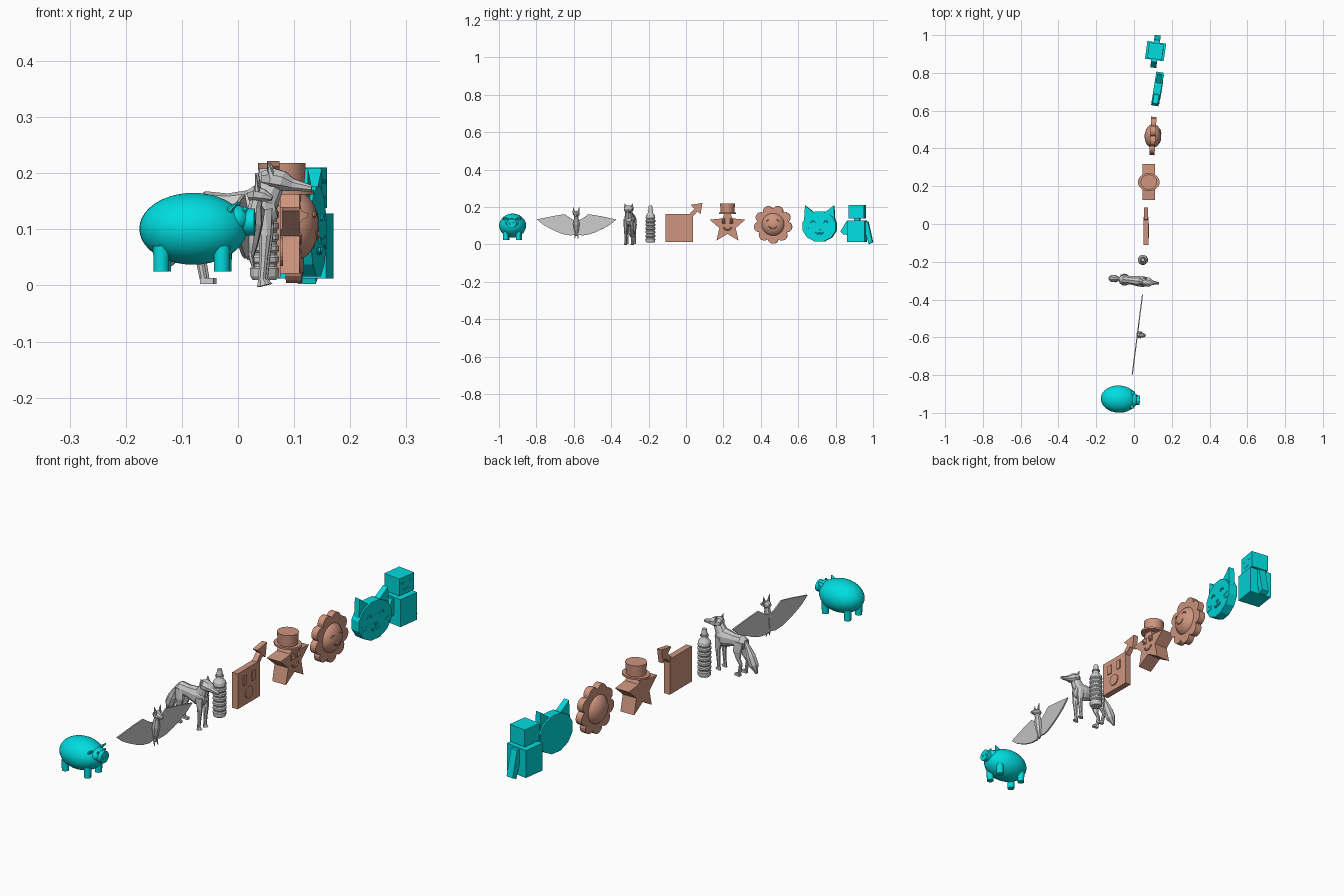
import bpy, bmesh
from math import sin, cos, pi, radians, tau
from mathutils import Vector, Matrix

def material(name, color):
    m = bpy.data.materials.new(name)
    m.diffuse_color = color
    return m

TEAL = material("teal", (0.0, 0.72, 0.74, 1))
CLAY = material("clay", (0.62, 0.30, 0.21, 1))
frame, mat = Matrix(), None          # current figure placement and colour
SIDES = (("right", -1), ("left", 1))

def figure(x, y, turn, material):
    global frame, mat
    frame = Matrix.Translation((x, y, 0)) @ Matrix.Rotation(radians(turn), 4, 'Z')
    mat = material

def finish(bm, name, smooth=False):
    bmesh.ops.recalc_face_normals(bm, faces=bm.faces)
    me = bpy.data.meshes.new(name)
    bm.to_mesh(me)
    bm.free()
    if smooth:
        me.shade_smooth()
        me.set_sharp_from_angle(angle=radians(35))
    if mat:
        me.materials.append(mat)
    ob = bpy.data.objects.new(name, me)
    ob.matrix_world = frame
    bpy.context.collection.objects.link(ob)
    return ob

def box(name, c, size):
    bm = bmesh.new()
    bmesh.ops.create_cube(bm, size=1, matrix=Matrix.Translation(c) @ Matrix.Diagonal((*size, 1)))
    return finish(bm, name)

def ball(name, c, r, seg=32, rings=20):
    bm = bmesh.new()
    bmesh.ops.create_uvsphere(bm, u_segments=seg, v_segments=rings, radius=1,
                              matrix=Matrix.Translation(c) @ Matrix.Diagonal((*r, 1)))
    return finish(bm, name, True)

def prism(name, pts, x0, x1):
    """Outline in the y-z plane, extruded along x."""
    bm = bmesh.new()
    f = bm.faces.new([bm.verts.new((x0, y, z)) for y, z in pts])
    out = bmesh.ops.extrude_face_region(bm, geom=[f])["geom"]
    bmesh.ops.translate(bm, vec=(x1 - x0, 0, 0), verts=[v for v in out if isinstance(v, bmesh.types.BMVert)])
    return finish(bm, name)

def tube(name, rings, n=8, ref=(0, 1, 0), smooth=False):
    """Loft through (x, y, z, radius along ref, other radius)."""
    bm, loops = bmesh.new(), []
    P = [Vector(r[:3]) for r in rings]
    for i, r in enumerate(rings):
        t = (P[min(i + 1, len(P) - 1)] - P[max(i - 1, 0)]).normalized()
        a = Vector(ref)
        a = (a - t * a.dot(t)).normalized()
        b = t.cross(a)
        loops.append([bm.verts.new(P[i] + a * cos(tau * (k + .5) / n) * r[3] + b * sin(tau * (k + .5) / n) * r[4])
                      for k in range(n)])
    for A, B in zip(loops, loops[1:]):
        for k in range(n):
            bm.faces.new((A[k], A[k - 1], B[k - 1], B[k]))
    bm.faces.new(loops[0])
    bm.faces.new(loops[-1])
    return finish(bm, name, smooth)

def arc(name, x, y, z, r, a0, a1, t=.003):
    """Thin drawn line on a face (eyes, mouths)."""
    tube(name, [(x, y + r * cos(a0 + (a1 - a0) * i / 6), z + r * sin(a0 + (a1 - a0) * i / 6), t, t)
                for i in range(7)], 6, (1, 0, 0))

def ring(y, z, ry, rz, n, start=0.0):
    return [(y + ry * cos(start + tau * i / n), z + rz * sin(start + tau * i / n)) for i in range(n)]

# Pig
figure(-.08, -.927, -3, TEAL)
ball("pig_body", (0, 0, .101), (.096, .072, .064))
ball("pig_head", (.078, 0, .117), (.024, .036, .026))
tube("pig_snout", [(.085, 0, .113, .026, .024), (.11, 0, .113, .026, .024)], 20, smooth=True)
for side, s in SIDES:
    ball("pig_nostril_" + side, (.11, s * .009, .113), (.002, .004, .006), 10, 6)
    ball("pig_eye_" + side, (.094, s * .022, .135), (.004, .005, .005), 10, 6)
    tube("pig_ear_" + side, [(.068, s * .036, .135, .014, .006), (.082, s * .042, .148, .003, .002)], 8)
    for end, x in (("front", .053), ("back", -.055)):
        tube(f"pig_leg_{end}_{side}", [(x, s * .034, .07, .015, .015), (x, s * .034, .025, .014, .014)], 12, smooth=True)

# Bat
figure(.018, -.585, -7.3, None)
for side, s in SIDES:
    wing = [(0, .125), (.025, .135), (.065, .162), (.12, .153), (.17, .143), (.214, .134),
            (.18, .106), (.145, .086), (.105, .067), (.065, .053), (.03, .048), (0, .055)]
    prism("bat_wing_" + side, [(s * y, z) for y, z in wing], -.003, .003)
    tube("bat_ear_" + side, [(.018, s * .011, .168, .009, .005), (.016, s * .017, .2, .001, .001)], 6)
    tube("bat_foot_" + side, [(.004, s * .007, .06, .005, .005), (.01, s * .009, .032, .002, .002)], 6)
tube("bat_body", [(.003, 0, .045, .005, .005), (.006, 0, .075, .013, .012), (.01, 0, .11, .018, .016),
                  (.012, 0, .14, .013, .012), (.015, 0, .152, .012, .012)], 8)
tube("bat_head", [(.0, 0, .16, .01, .01), (.012, 0, .163, .018, .016), (.028, 0, .16, .014, .012),
                  (.043, 0, .155, .006, .005)], 8)

# Fox
figure(0, -.3, -6, None)
tube("fox_body", [(-.078, 0, .14, .014, .014), (-.06, 0, .138, .026, .03), (-.02, 0, .138, .023, .026),
                  (.025, 0, .133, .029, .038), (.052, 0, .137, .026, .034), (.068, 0, .14, .014, .018)], 10)
tube("fox_neck", [(.03, 0, .13, .026, .034), (.05, 0, .158, .022, .026), (.066, 0, .188, .018, .02)], 10)
tube("fox_head", [(.043, 0, .19, .014, .014), (.06, 0, .19, .027, .021), (.08, 0, .186, .026, .019),
                  (.098, 0, .179, .013, .012), (.132, 0, .173, .006, .006)], 8)
tube("fox_tail", [(-.072, 0, .145, .008, .008), (-.088, 0, .122, .013, .012), (-.102, 0, .092, .02, .02),
                  (-.116, 0, .06, .02, .021), (-.132, 0, .028, .004, .004)], 8)
for side, s in SIDES:
    tube("fox_ear_" + side, [(.062, s * .016, .196, .011, .007), (.056, s * .021, .219, .001, .001)], 6)
    tube("fox_front_leg_" + side, [(.045, s * .017, .135, .012, .02), (.05, s * .018, .09, .01, .012),
         (.048, s * .018, .05, .007, .008), (.045, s * .018, .012, .007, .007), (.048, s * .018, 0, .009, .013)], 8)
    tube("fox_back_leg_" + side, [(-.055, s * .016, .145, .012, .022), (-.05, s * .02, .105, .012, .02),
         (-.055, s * .02, .075, .008, .011), (-.068, s * .02, .055, .006, .008), (-.06, s * .02, .012, .006, .007)], 8)
    box("fox_back_foot_" + side, (-.053, s * .02, .008), (.024, .013, .01))

# Ribbed bottle
figure(.047, -.19, 0, None)
profile = [(.01, .022), (.016, .026)]
for i in range(6):
    z = .03 + i * .02
    profile += [(z, .027), (z + .004, .023), (z + .008, .023), (z + .012, .027)]
profile += [(.155, .025), (.17, .014), (.178, .012), (.178, .017), (.182, .017), (.182, .012), (.19, .012), (.208, .009)]
tube("bottle", [(0, 0, z, r, r) for z, r in profile], 12)

# Square slab with arrow
figure(.064, 0, 0, CLAY)
prism("slab", [(-.11, .014), (.037, .014), (.037, .164), (-.11, .164)], -.014, .012)
prism("arrow_shaft", [(.02, .164), (.037, .15), (.07, .186), (.054, .2)], -.012, .01)
prism("arrow_head", [(.088, .222), (.024, .212), (.078, .162)], -.012, .01)
for side, y in (("right", -.065), ("left", -.008)):
    box("slab_eye_" + side, (.013, y, .12), (.005, .02, .04))
prism("slab_mouth", ring(-.037, .06, .025, .025, 20), .01, .016)

# Star with hat
figure(.078, .222, 0, CLAY)
star = [((.1 if i % 2 == 0 else .046) * cos(pi / 2 + i * pi / 5),
         .102 + (.1 if i % 2 == 0 else .046) * sin(pi / 2 + i * pi / 5)) for i in range(10)]
prism("star_body", star, -.032, .032)
tube("hat_brim", [(0, 0, .162, .047, .058), (0, 0, .17, .047, .058)], 24, smooth=True)
tube("hat_crown", [(0, 0, .168, .037, .04), (0, 0, .218, .04, .043)], 24, smooth=True)
for side, s in SIDES:
    tube("star_eye_" + side, [(.03, s * .019, .125, .012, .016), (.047, s * .019, .125, .003, .004)], 4)
    tube("star_eye_edge_" + side, [(.03, s * .019, .125, .014, .019), (.036, s * .019, .125, .012, .016)], 4)
arc("star_mouth", .033, 0, .1, .022, pi * 1.12, pi * 1.88, .004)

# Flower
figure(.1, .466, -3, CLAY)
petals = []
for i in range(72):
    a = tau * i / 72
    r = .084 + .019 * abs(sin(4.5 * a)) ** .7
    petals.append((r * sin(a), .107 + r * cos(a)))
prism("flower_petals", petals, -.014, .014)
ball("flower_center", (0, 0, .107), (.044, .063, .063))
for side, s in SIDES:
    arc("flower_eye_" + side, .038, s * .024, .119, .011, .1 * pi, .9 * pi)
arc("flower_mouth", .041, 0, .107, .022, pi * 1.12, pi * 1.88)

# Cat head
figure(.124, .715, -9, TEAL)
prism("cat_face", ring(0, .096, .093, .083, 12, pi / 12), -.02, .02)
for side, s in SIDES:
    prism("cat_ear_" + side, [(s * .083, .125), (s * .078, .208), (s * .028, .17)], -.013, .013)
    arc("cat_eye_" + side, .021, s * .035, .112, .013, .1 * pi, .9 * pi)
    arc("cat_mouth_" + side, .021, s * .01, .067, .01, pi, tau)
    for k in (-1, 1):
        tube(f"cat_whisker_{side}_{k}", [(.02, s * .05, .078 + k * .005, .002, .002),
                                        (.021, s * .077, .078 + k * .012, .002, .002)], 4, (1, 0, 0))
prism("cat_nose", [(-.009, .085), (.009, .085), (0, .074)], .018, .025)

# Box robot
figure(.114, .915, -8, TEAL)
box("robot_body", (0, 0, .07), (.1, .094, .116))
box("robot_neck", (0, 0, .133), (.03, .03, .02))
box("robot_head", (0, 0, .174), (.078, .084, .072))
prism("robot_left_arm", [(.047, .122), (.06, .122), (.085, .012), (.064, .003), (.047, .06)], -.016, .016)
prism("robot_right_arm", [(-.047, .122), (-.057, .122), (-.088, .07), (-.075, .055), (-.047, .05)], -.016, .016)
for side, s in SIDES:
    box("robot_eye_" + side, (.039, s * .02, .185), (.003, .016, .007))
box("robot_mouth", (.039, 0, .157), (.003, .03, .005))
